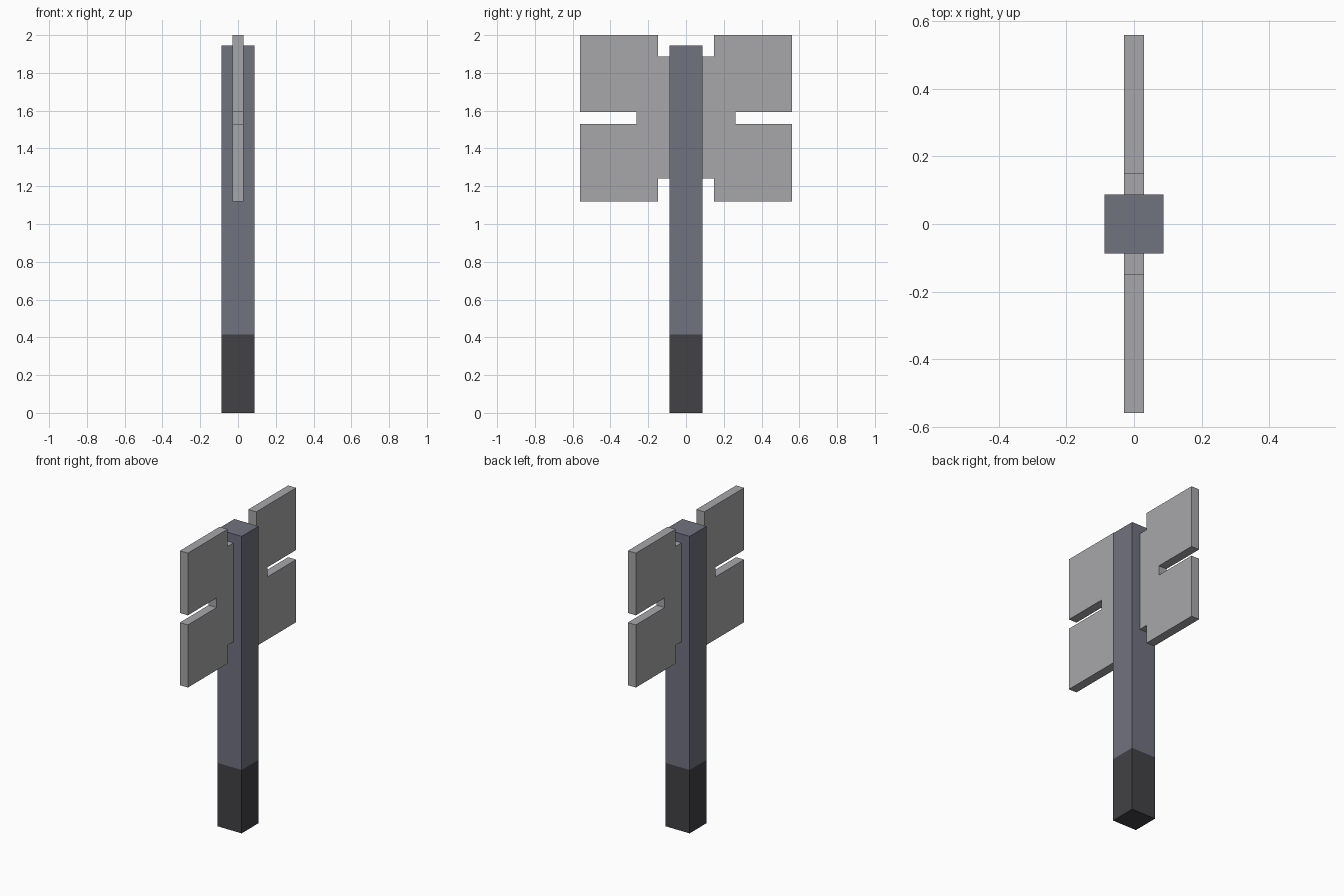
import bpy
import bmesh

cube = bpy.data.objects.get("Cube")
if cube:
    bpy.data.objects.remove(cube, do_unlink=True)


def material(name, rgb):
    mat = bpy.data.materials.new(name)
    mat.use_nodes = True
    color = (*rgb, 1)
    mat.diffuse_color = color
    mat.node_tree.nodes["Principled BSDF"].inputs["Base Color"].default_value = color
    return mat


def add_object(name, bm, mat):
    bmesh.ops.recalc_face_normals(bm, faces=bm.faces)
    mesh = bpy.data.meshes.new(name)
    bm.to_mesh(mesh)
    bm.free()
    mesh.materials.append(mat)
    obj = bpy.data.objects.new(name, mesh)
    bpy.context.collection.objects.link(obj)
    return obj


def prism(name, outline, x0, x1, mat):
    """Extrude a closed (y, z) outline from x0 to x1."""
    bm = bmesh.new()
    face = bm.faces.new([bm.verts.new((x0, y, z)) for y, z in outline])
    side = bmesh.ops.extrude_face_region(bm, geom=[face])["geom"]
    verts = [v for v in side if isinstance(v, bmesh.types.BMVert)]
    bmesh.ops.translate(bm, verts=verts, vec=(x1 - x0, 0, 0))
    return add_object(name, bm, mat)


post_grey = material("post blue grey", (0.163, 0.168, 0.212))
base_grey = material("base dark grey", (0.054, 0.052, 0.059))
panel_grey = material("panel light grey", (0.39, 0.39, 0.4))

HALF = 0.0875       # half width of the post
THICK = 0.029       # half thickness of the panels
BASE_TOP, POST_TOP = 0.415, 1.945


def square_column(name, z0, z1, mat):
    outline = [(-HALF, z0), (HALF, z0), (HALF, z1), (-HALF, z1)]
    return prism(name, outline, -HALF, HALF, mat)


# Square post with a dark foot
square_column("post_base", 0, BASE_TOP, base_grey)
square_column("post", BASE_TOP, POST_TOP, post_grey)

# Slotted panel with a neck that meets the post, one on each side
panel = [(HALF, 1.24), (0.148, 1.24), (0.148, 1.12), (0.56, 1.12),
         (0.56, 1.53), (0.262, 1.53), (0.262, 1.593), (0.56, 1.593),
         (0.56, 2), (0.148, 2), (0.148, 1.887), (HALF, 1.887)]
for name, side in (("front_panel", -1), ("back_panel", 1)):
    prism(name, [(side * y, z) for y, z in panel], -THICK, THICK, panel_grey)
